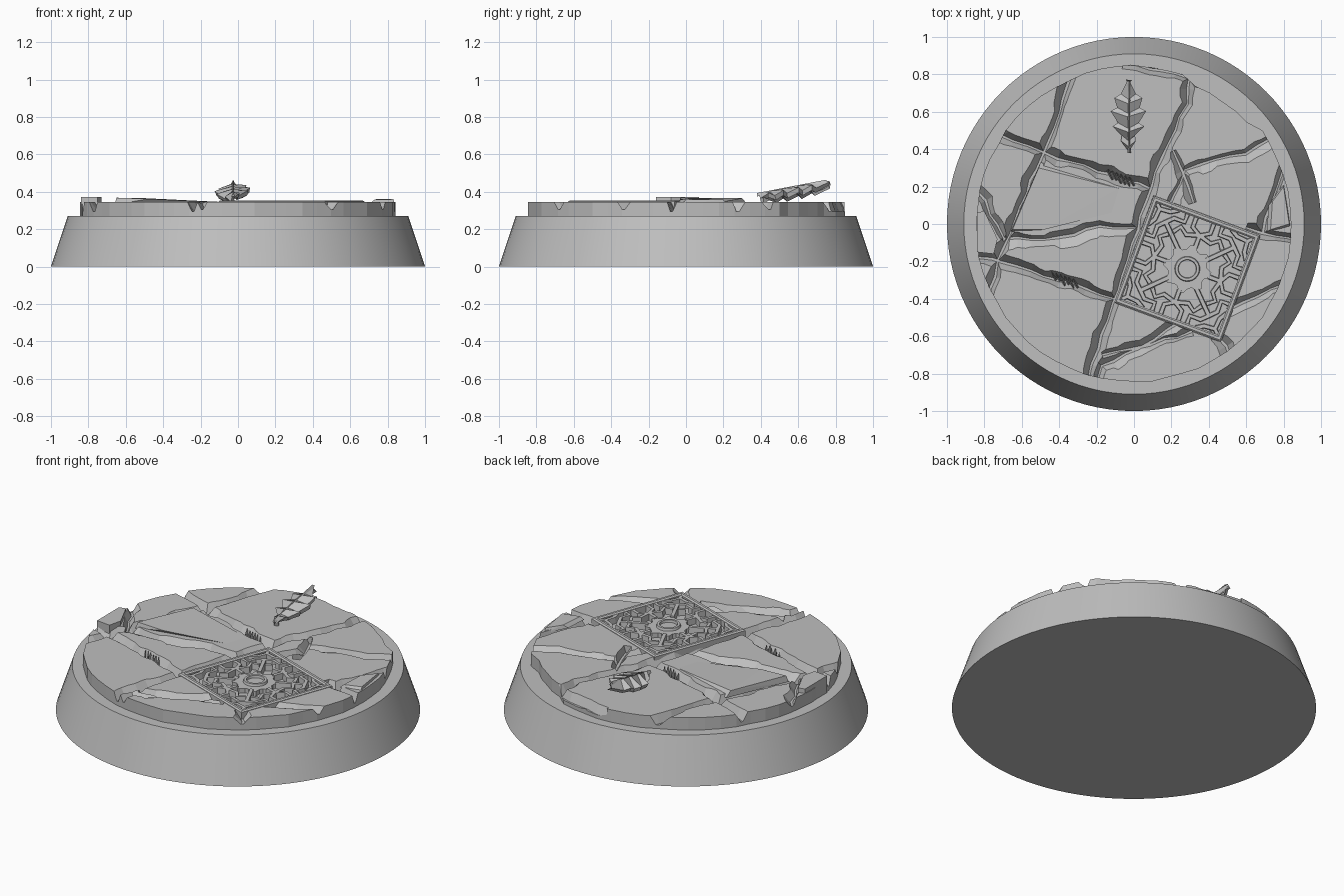
import bpy, bmesh, math, random
from mathutils import Vector, Matrix

random.seed(4)
cube = bpy.data.objects.get("Cube")
if cube:
    bpy.data.objects.remove(cube, do_unlink=True)

stone = bpy.data.materials.new("grey stone")
stone.use_nodes = True
GREY = (0.52, 0.52, 0.52, 1)
stone.diffuse_color = GREY
stone.node_tree.nodes["Principled BSDF"].inputs["Base Color"].default_value = GREY

RIM, TOP = 0.27, 0.345


def finish(bm, name):
    bmesh.ops.recalc_face_normals(bm, faces=bm.faces)
    mesh = bpy.data.meshes.new(name)
    bm.to_mesh(mesh)
    bm.free()
    mesh.materials.append(stone)
    ob = bpy.data.objects.new(name, mesh)
    bpy.context.collection.objects.link(ob)
    return ob


def loft(bm, rings, closed=False):
    """Join matching rings of points, with caps unless closed into a loop."""
    rows = [[bm.verts.new(p) for p in ring] for ring in rings]
    pairs = list(zip(rows, rows[1:]))
    if closed:
        pairs.append((rows[-1], rows[0]))
    else:
        bm.faces.new(rows[0])
        bm.faces.new(rows[-1])
    n = len(rows[0])
    for a, b in pairs:
        for i in range(n):
            j = (i + 1) % n
            bm.faces.new((a[i], a[j], b[j], b[i]))


def circle(r, z, n, phase=0.0):
    return [(r * math.cos(math.tau * i / n + phase), r * math.sin(math.tau * i / n + phase), z)
            for i in range(n)]


def sweep(bm, path, section, closed=False, rough=0.0):
    """Carry a section of (side, height) points along a flat path."""
    pts = [Vector(p) for p in path]
    n = len(pts)
    rings = []
    for i, p in enumerate(pts):
        before = pts[i - 1] if closed or i else p
        after = pts[(i + 1) % n] if closed or i < n - 1 else p
        d = (after - before).normalized()
        side = Vector((d.y, -d.x))
        if closed:
            side *= math.sqrt(2)
        k = 1 + random.uniform(-rough, rough)
        rings.append([(*(p + side * s * k), z) for s, z in section])
    loft(bm, rings, closed)


def wander(path, step=0.08, amount=0.009):
    """Split a path into short, slightly uneven steps."""
    pts = [Vector(p) for p in path]
    out = [pts[0]]
    for a, b in zip(pts, pts[1:]):
        count = max(1, round((b - a).length / step))
        for i in range(1, count + 1):
            out.append(a.lerp(b, i / count)
                       + Vector((random.uniform(-amount, amount), random.uniform(-amount, amount))))
    return out


def hull(bm, points):
    verts = [bm.verts.new(p) for p in points]
    got = bmesh.ops.convex_hull(bm, input=verts)
    bmesh.ops.delete(bm, geom=[v for v in got["geom_interior"] if isinstance(v, bmesh.types.BMVert)],
                     context='VERTS')


# Tapered base
bm = bmesh.new()
loft(bm, [circle(1, 0, 96), circle(0.91, RIM, 96)])
base = finish(bm, "base")
bpy.context.view_layer.objects.active = base
base.select_set(True)
bpy.ops.object.shade_smooth_by_angle(angle=math.radians(30))

# Paved disc with a slightly chipped outline
bm = bmesh.new()
outline = []
for i, (x, y, z) in enumerate(circle(1, 0, 60)):
    r = 0.845 - (0.035 if 7 <= i <= 11 else 0) + random.uniform(-0.006, 0.006)
    outline.append((x * r, y * r))
loft(bm, [[(x, y, z) for x, y in outline] for z in (RIM - 0.02, TOP)])
paving = finish(bm, "paving")

# Joints and cracks: path, width to the left, width to the right
joints = [
    ([(.31, .86), (.28, .65), (.09, .2), (-.11, -.43), (-.28, -.9)], .03, .035),
    ([(-.29, .9), (-.49, .37), (-.7, -.13), (-.8, -.42)], .02, .035),
    ([(-.8, .5), (-.48, .38), (.09, .19)], .035, .03),
    ([(.6, -.02), (.9, -.1)], .03, .025),
    ([(-.9, -.17), (-.7, -.2), (-.11, -.4)], .035, .03),
    ([(.86, .42), (.77, .2), (.68, -.05)], .02, .03),
    ([(-.06, .86), (.15, .82), (.36, .75)], .02, .025),
]
cracks = [
    ([(-.7, -.08), (-.4, -.08), (-.18, -.01), (.08, -.03)], .025, .045),
    ([(-.9, .25), (-.8, .12), (-.69, -.08)], .03, .02),
    ([(.19, .1), (.28, .28), (.43, .34), (.59, .37), (.8, .5)], .02, .04),
    ([(.21, .39), (.26, .29), (.31, .12)], .015, .03),
    ([(.5, -.46), (.66, -.38), (.86, -.31)], .025, .03),
    ([(.25, -.52), (.03, -.67), (-.18, -.76), (-.2, -.9)], .035, .03),
    ([(-.17, -.7), (.09, -.64), (.3, -.58)], .03, .02),
    ([(.4, -.55), (.5, -.65), (.54, -.9)], .03, .035),
]
cutters = []
for group, floor in ((joints, 0.293), (cracks, 0.305)):
    for path, left, right in group:
        bm = bmesh.new()
        grow = (0.4 - floor) / (TOP - floor)
        sweep(bm, wander(path), [(-left * grow, 0.4), (right * grow, 0.4),
                                 (0.006, floor), (-0.006, floor)], rough=0.3)
        cutters.append(finish(bm, "joint_cutter"))

# Square pocket for the grate
CENTRE = Matrix.Translation((0.285, -0.24, 0)) @ Matrix.Rotation(math.radians(-20.3), 4, 'Z')
HALF = 0.305
square = [(-HALF, -HALF), (HALF, -HALF), (HALF, HALF), (-HALF, HALF)]
bm = bmesh.new()
loft(bm, [[(x, y, z) for x, y in square] for z in (0.31, 0.42)])
bm.transform(CENTRE)
cutters.append(finish(bm, "pocket_cutter"))

for c in cutters:
    mod = paving.modifiers.new("cut", 'BOOLEAN')
    mod.operation, mod.solver, mod.object = 'DIFFERENCE', 'EXACT', c
bpy.context.view_layer.update()
cut_mesh = bpy.data.meshes.new_from_object(
    paving.evaluated_get(bpy.context.evaluated_depsgraph_get()))
paving.modifiers.clear()
paving.data = cut_mesh
for c in cutters:
    bpy.data.objects.remove(c, do_unlink=True)

# Lifted slabs at the edge
bm = bmesh.new()
chunk = [(-.84, .06), (-.8, .07), (-.73, -.08), (-.75, -.16), (-.84, -.15)]
hull(bm, [(x, y, z) for x, y in chunk for z in (RIM, 0.372)])
hull(bm, [(-.65, -.03, .368), (-.51, .3, .366), (-.48, -.03, .362), (-.08, .19, TOP),
          (-.12, .06, TOP), (-.66, -.04, .33), (-.5, .33, .33)])
hull(bm, [(.74, .12, .36), (.8, .2, .358), (.83, .0, .36), (.73, -.03, .358),
          (.72, .1, .34), (.8, .22, .33), (.84, -.02, .33), (.71, -.04, .34)])
finish(bm, "lifted_slabs")

# Scratches across two joints
bm = bmesh.new()
for x, y in ((-0.08, 0.255), (-0.38, -0.29)):
    for i in range(6):
        a = Vector((x - 0.06 + i * 0.023, y + 0.035 - i * 0.008))
        b = a + Vector((0.025, -random.uniform(0.04, 0.06)))
        sweep(bm, [a, b], [(-0.007, 0.3), (0.007, 0.3), (0, TOP)])
finish(bm, "joint_scratches")

# Grate: frame, medallion and fretwork mirrored eight ways
bm = bmesh.new()
edge = HALF - 0.016
frame = [(-edge, -edge), (edge, -edge), (edge, edge), (-edge, edge)]
sweep(bm, frame, [(-0.015, 0.3), (-0.015, 0.347), (-0.007, 0.354),
                  (0.007, 0.354), (0.015, 0.347), (0.015, 0.3)], closed=True)
teeth = 32
lobes = [0.13 if i % 4 < 2 else 0.105 for i in range(teeth)]
loft(bm, [[(x * r, y * r, z) for (x, y, _), r in zip(circle(1, 0, teeth), lobes)]
          for z in (0.3, 0.338)])
loft(bm, [circle(r, z, 24) for r, z in
          ((0.07, 0.33), (0.064, 0.352), (0.05, 0.352), (0.046, 0.33))], closed=True)
fretwork = [
    [(.12, 0), (.19, 0), (.22, .05), (.28, .05)],
    [(.19, 0), (.17, .07), (.2, .11), (.16, .14)],
    [(.08, .08), (.2, .2)],
    [(.28, .1), (.23, .1), (.23, .16), (.19, .2)],
    [(.28, .15), (.255, .19), (.25, .25), (.28, .28)],
]
rib = [(-0.014, 0.3), (-0.01, 0.346), (0.01, 0.346), (0.014, 0.3)]
for path in fretwork:
    for sx in (1, -1):
        for sy in (1, -1):
            sweep(bm, [(x * sx, y * sy) for x, y in path], rib)
            sweep(bm, [(y * sx, x * sy) for x, y in path], rib)
bm.transform(CENTRE)
finish(bm, "grate")

# Spiky leaf: folded along the midrib, with an uneven edge
bm = bmesh.new()
rows = [(0, .008), (.12, .04), (.2, .035), (.33, .085), (.38, .055), (.55, .095),
        (.6, .06), (.74, .075), (.8, .04), (1, .004)]
previous = None
for i, (t, half) in enumerate(rows):
    y = 0.39 + 0.37 * t
    ridge = 0.39 + 0.068 * t
    drop = 0.012 if i % 2 else 0.032
    row = [bm.verts.new((-0.03 - half, y + 0.01, ridge - drop - 0.012)),
           bm.verts.new((-0.025 - half * 0.1, y - 0.02 * (0 < t < 1), ridge)),
           bm.verts.new((-0.03 + half, y + 0.01, ridge - drop + 0.008))]
    if previous:
        for j in range(2):
            bm.faces.new((previous[j], previous[j + 1], row[j + 1], row[j]))
    previous = row
leaf = finish(bm, "leaf")
thick = leaf.modifiers.new("thickness", 'SOLIDIFY')
thick.thickness, thick.offset = 0.028, -1

# Leaf midrib
bm = bmesh.new()
loft(bm, [[(-0.026 + s, y, z + h) for s, h in ((-0.009, -0.01), (0, 0.008), (0.009, -0.01))]
          for y, z in ((0.38, 0.385), (0.58, 0.424), (0.75, 0.456))])
finish(bm, "leaf_midrib")
